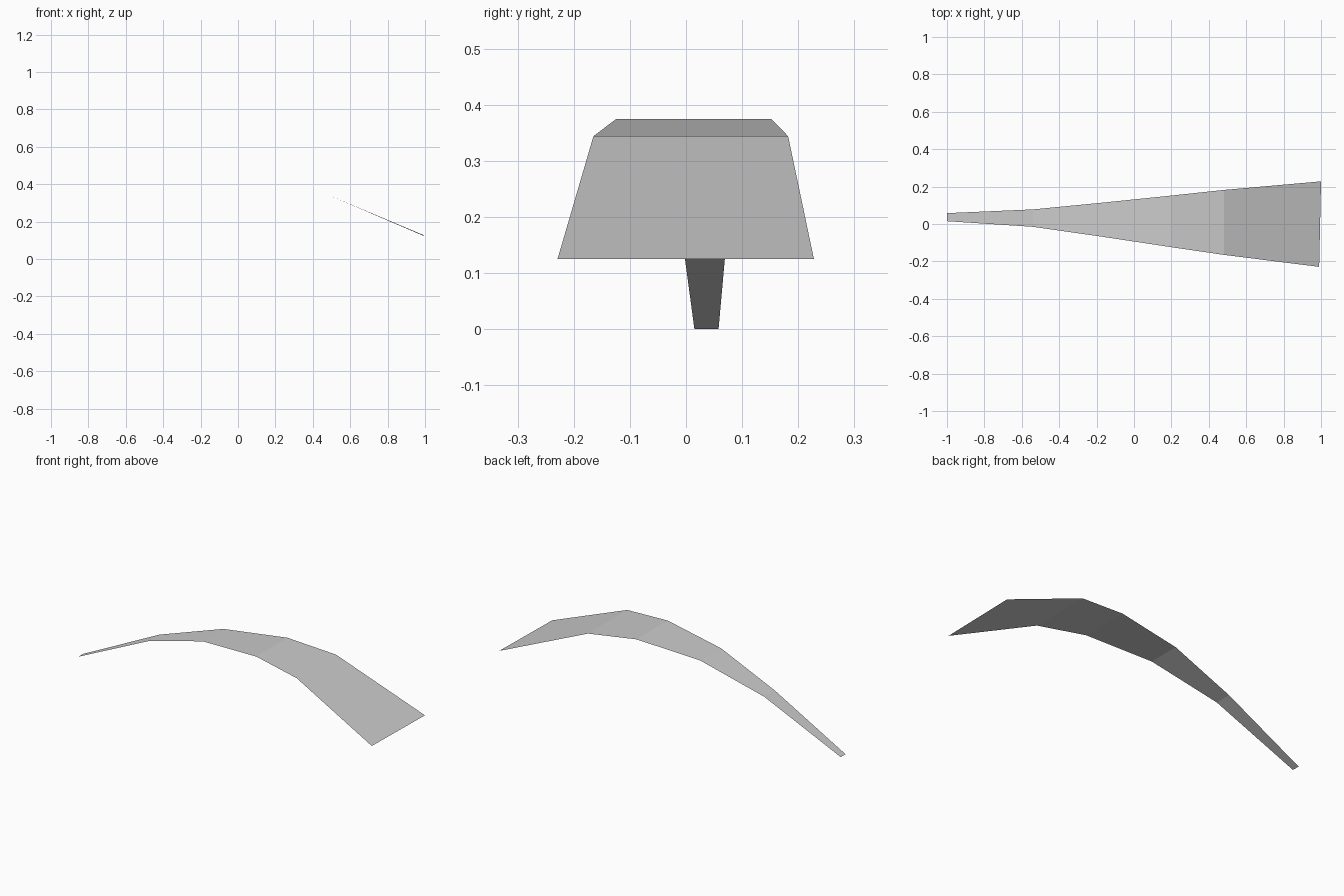
import bpy
import bmesh

cube = bpy.data.objects.get("Cube")
if cube:
    bpy.data.objects.remove(cube, do_unlink=True)

# Plain grey surface
grey = bpy.data.materials.new("plain_grey")
grey.use_nodes = True
colour = (0.6, 0.6, 0.6, 1)
grey.diffuse_color = colour
grey.node_tree.nodes["Principled BSDF"].inputs["Base Color"].default_value = colour

# Cross-lines of the arched blade: front x, back x, height, front y, back y
stations = [
    (-1.0, -1.0, 0.0, 0.015, 0.058),
    (-0.54, -0.54, 0.223, -0.015, 0.078),
    (-0.17, -0.17, 0.34, -0.068, 0.114),
    (0.2, 0.2, 0.375, -0.124, 0.152),
    (0.48, 0.48, 0.344, -0.165, 0.182),
    (0.99, 1.0, 0.125, -0.229, 0.228),
]

# Single thin sheet of flat panels
bm = bmesh.new()
rows = [(bm.verts.new((xf, yf, z)), bm.verts.new((xb, yb, z)))
        for xf, xb, z, yf, yb in stations]
for (a, b), (c, d) in zip(rows, rows[1:]):
    bm.faces.new((a, c, d, b))

mesh = bpy.data.meshes.new("curved_blade")
bm.to_mesh(mesh)
bm.free()
mesh.materials.append(grey)
blade = bpy.data.objects.new("curved_blade", mesh)
bpy.context.collection.objects.link(blade)
